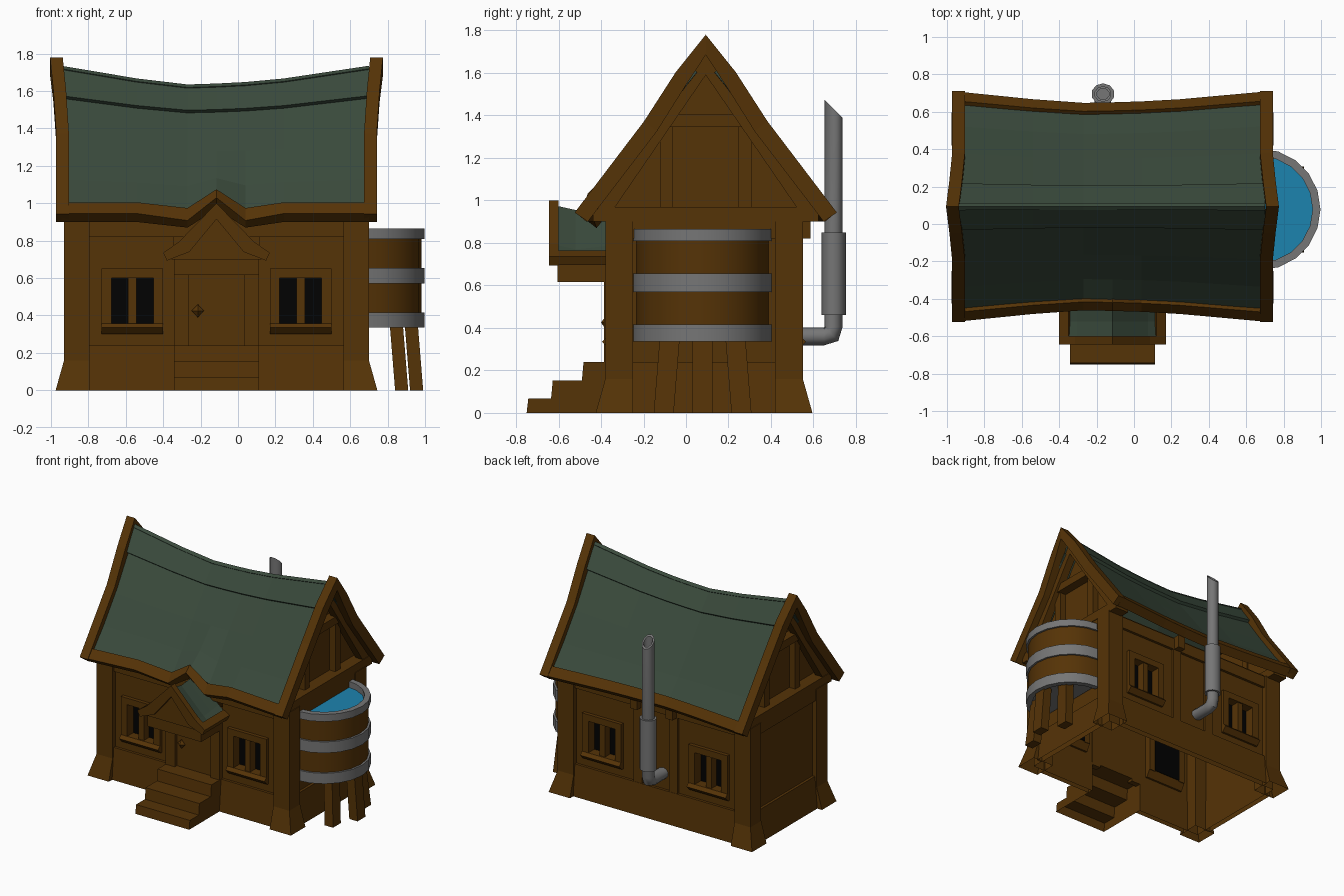
import bpy, bmesh, math

if "Cube" in bpy.data.objects:
    bpy.data.objects.remove(bpy.data.objects["Cube"])

CX, CY = -0.115, 0.085          # centre of the house


def material(name, col):
    m = bpy.data.materials.new(name)
    m.diffuse_color = (*col, 1)
    m.use_nodes = True
    m.node_tree.nodes["Principled BSDF"].inputs["Base Color"].default_value = m.diffuse_color
    return m


WOOD = material("brown wood", (0.091, 0.033, 0.002))
GREEN = material("green roofing", (0.041, 0.067, 0.044))
GREY = material("grey metal", (0.18, 0.18, 0.18))
BLUE = material("blue water", (0.012, 0.23, 0.43))
BLACK = material("black glass", (0.0005, 0.0005, 0.0005))


def make(name, verts, faces, mat, up=False, smooth=False):
    bm = bmesh.new()
    vs = [bm.verts.new(v) for v in verts]
    for f in faces:
        bm.faces.new([vs[i] for i in f]).smooth = smooth
    if up:
        bm.normal_update()
        for f in bm.faces:
            if f.normal.z < 0:
                f.normal_flip()
    else:
        bmesh.ops.recalc_face_normals(bm, faces=bm.faces)
    me = bpy.data.meshes.new(name)
    bm.to_mesh(me)
    bm.free()
    if smooth:
        me.set_sharp_from_angle(angle=math.radians(40))
    me.materials.append(mat)
    ob = bpy.data.objects.new(name, me)
    bpy.context.collection.objects.link(ob)
    return ob


def loft(name, rings, mat, closed=True, caps=2, smooth=False):   # caps: 0 none, 1 last only, 2 both
    n, m = len(rings[0]), len(rings)
    faces = [(r * n + i, r * n + (i + 1) % n, r * n + n + (i + 1) % n, r * n + n + i)
             for r in range(m - 1) for i in range(n if closed else n - 1)]
    if closed and caps:
        faces += [tuple(range((m - 1) * n, m * n)), tuple(range(n))][:caps]
    return make(name, [p for ring in rings for p in ring], faces, mat, smooth=smooth)


def rect(x0, x1, y0, y1, z):
    return [(x0, y0, z), (x1, y0, z), (x1, y1, z), (x0, y1, z)]


def box(name, x0, x1, y0, y1, z0, z1, mat=WOOD):
    return loft(name, [rect(x0, x1, y0, y1, z0), rect(x0, x1, y0, y1, z1)], mat)


def mx(x, s):                    # mirror across the house in x / y
    return x if s > 0 else 2 * CX - x


def my(y, s):
    return y if s < 0 else 2 * CY - y


# ---- walls (hollow, open below, with window and door holes), plinth, top beams, corner posts
gx, gz = (-.895, -.68, -.45, -.3425, .1125, .22, .45, .665), (0, .355, .605, .93)
for s in (-1, 1):
    tag = "front" if s < 0 else "back"
    make(tag + "_wall", [(x, my(-.345, s), z) for z in gz for x in gx],
         [(r * 8 + c, r * 8 + c + 1, r * 8 + c + 9, r * 8 + c + 8) for r in range(3) for c in range(7)
          if not (r == 1 and c in (1, 5) or s < 0 and c == 3)], WOOD)
    for x0, x1 in ((-.80, -.3425), (.1125, .57)) if s < 0 else ((-.80, .57),):
        loft(tag + "_plinth", [rect(x0, x1, my(-.385, s), my(-.34, s), 0),
                               rect(x0, x1, my(-.365, s), my(-.34, s), .24)], WOOD, caps=1)
    box(tag + "_top_beam", -.80, .57, my(-.365, s), my(-.34, s), .82, .91)
    tag = "left" if s < 0 else "right"
    make(tag + "_wall", [(mx(.665, s), y, z) for y, z in ((-.345, 0), (.515, 0), (.515, .93), (-.345, .93))],
         [(0, 1, 2, 3)], WOOD)
    loft(tag + "_plinth", [rect(mx(.705, s), mx(.66, s), -.26, .43, 0),
                           rect(mx(.685, s), mx(.66, s), -.26, .43, .24)], WOOD, caps=1)
    box(tag + "_top_beam", mx(.69, s), mx(.66, s), -.26, .43, .82, .91)
    for t in (-1, 1):
        loft("corner_post", [rect(mx(.565, s), mx(.70 + f, s), my(-.38 - f, t), my(-.25, t), z)
                             for f, z in ((.045, 0), (0, .16), (0, .91))], WOOD, caps=1)

# ---- recessed windows on front and back
for s in (-1, 1):
    for c in (-.565, .335):
        for n, a, b, y, yi, z0, z1, mat in (
                ("window_glass", -.115, .115, -.298, -.292, .355, .605, BLACK),
                ("window_side", -.165, -.112, -.372, -.295, .35, .65, WOOD),
                ("window_side", .112, .165, -.372, -.295, .35, .65, WOOD),
                ("window_head", -.112, .112, -.372, -.295, .60, .65, WOOD),
                ("window_bar", -.022, .022, -.362, -.299, .355, .60, WOOD)):
            box(n, c + a, c + b, my(y, s), my(yi, s), z0, z1, mat)
        loft("window_sill", [[(x, my(y, s), z) for y, z in
                              ((-.295, .358), (-.372, .358), (-.395, .335), (-.36, .30), (-.33, .30))]
                             for x in (c - .165, c + .165)], WOOD)

# ---- back wall studs with corbels
for x in (CX - .15, CX + .15):
    box("back_stud", x - .035, x + .035, .51, .533, .24, .82)
    box("back_corbel", x - .03, x + .03, .51, .585, .82, .92)

# ---- door and steps
box("door", CX - .15, CX + .15, -.36, -.34, .24, .62)
for s in (-1, 1):
    box("door_post", CX + s * .15, CX + s * .2275, -.385, -.34, .22, .69)
box("door_head", CX - .15, CX + .15, -.385, -.34, .62, .69)
kx, ky, kz = -.215, -.375, .425
make("door_knob", [(kx + .033, ky, kz), (kx, ky, kz + .035), (kx - .033, ky, kz), (kx, ky, kz - .035),
                   (kx, ky - .025, kz), (kx, ky + .02, kz)],
     [(i, (i + 1) % 4, e) for i in range(4) for e in (4, 5)], WOOD)
steps = [(-.75, 0), (-.742, .068), (-.635, .068), (-.627, .153), (-.49, .153), (-.482, .24), (-.34, .24)]
loft("step_treads", [[(x, y, z) for x in (CX - .2275, CX + .2275)] for y, z in steps], WOOD, closed=False)
for s in (-1, 1):
    make("step_side", [(CX + s * .2275, y, z) for y, z in steps + [(-.34, 0)]], [tuple(range(8))], WOOD)

# ---- porch roof
outer = [(-.285, .735), (-.2, .795), (0, 1.0), (.2, .795), (.285, .735)]
inner = [(-.265, .693), (-.145, .74), (0, .915), (.145, .74), (.265, .693)]
loft("porch_front_trim", [[(CX + o[0], -.645, o[1]), (CX + i[0], -.645, i[1]),
                           (CX + i[0], -.60, i[1]), (CX + o[0], -.60, o[1])]
                          for o, i in zip(outer, inner)], WOOD)
loft("porch_gable_panel", [[(CX + a, y, z) for a, z in ((-.24, .70), (.24, .70), (.2, .77), (0, .95), (-.2, .77))]
                           for y in (-.615, -.59)], WOOD)
box("porch_header", CX - .2275, CX + .2275, -.605, -.555, .615, .72)
for s in (-1, 1):
    box("porch_side_beam", CX + s * .18, CX + s * .2275, -.56, -.34, .615, .73)
    loft("porch_eave", [[(CX + s * a, y, z) for a, z in ((.285, .735), (.265, .695), (.215, .71), (.235, .765))]
                        for y in (-.62, -.345)], WOOD)
    loft("porch_roofing", [[(CX + s * a, y, z - d) for a, z in ((0, .975), (.19, .79), (.24, .752),
                                                                 (.22, .735), (.17, .77), (0, .945))]
                           for y, d in ((-.61, 0), (-.52, .02), (-.44, .012), (-.34, 0))], GREEN)

# ---- main roof: sagging overlapping sheets; stations are (x, sag, front bump)
stations = [(-.945, 0, 0), (-.54, .68, 0), (-.27, 1, -.03), (CX, .95, .068),
            (.04, .87, -.03), (.245, .68, 0), (.70, 0, 0)]
ns = len(stations)


def roof_pt(st, s, d, z):
    x, w, b = st
    t = d / .56
    bump = b * max(0, (t - .6) / .4) if s < 0 else 0
    return (x, CY + .008 + s * (d - .055 * w * t), z - .10 * w * max(0, 1 - t) + bump)


layers = [("upper", [(0, 1.735), (.125, 1.575)]),
          ("lower", [(.06, 1.62), (.11, 1.558), (.285, 1.325), (.43, 1.128), (.56, .975)])]
for s in (-1, 1):
    side = "front" if s < 0 else "back"
    for name, prof in layers:
        n = len(prof)
        ob = make(f"{side}_{name}_roofing", [roof_pt(st, s, d, z) for st in stations for d, z in prof],
                  [(a * n + i, a * n + i + 1, a * n + n + i + 1, a * n + n + i)
                   for a in range(ns - 1) for i in range(n - 1)], GREEN, up=True)
        mod = ob.modifiers.new("thickness", 'SOLIDIFY')
        mod.thickness, mod.offset = .025, -1
    loft(side + "_eave_trim", [[roof_pt(st, s, d, z) for d, z in
                                ((.565, 1.005), (.615, .945), (.562, .90), (.505, .965))]
                               for st in stations], WOOD)

# ---- gable trims, walls and timber frames on both ends
o_prof = [(0, 1.78, .775), (.141, 1.604, .757), (.29, 1.373, .742), (.617, .943, .742)]
i_prof = [(0, 1.685), (.095, 1.54), (.23, 1.325), (.555, .90)]
y = CY + .008
for s in (-1, 1):
    tag = "left" if s < 0 else "right"
    rings = []
    for q, i in ((-1, 3), (-1, 2), (-1, 1), (1, 0), (1, 1), (1, 2), (1, 3)):
        (d, z, x), (e, h) = o_prof[i], i_prof[i]
        xa, xb = mx(x, s), mx(x - .068, s)
        rings.append([(xa, y + q * d, z), (xb, y + q * d, z), (xb, y + q * e, h), (xa, y + q * e, h)])
    loft(tag + "_gable_trim", rings, WOOD)
    make(tag + "_gable_wall", [(mx(.60, s), y + a, z) for a, z in ((-.52, .90), (.52, .90), (0, 1.64))],
         [(0, 1, 2)], WOOD)
    box(tag + "_tie_beam", mx(.58, s), mx(.695, s), y - .53, y + .53, .90, .97)
    for q in (-1, 1):
        loft(tag + "_rafter", [[(mx(x, s), y + q * d, z) for d, z in
                                ((0, 1.685), (.10, 1.535), (.245, 1.33), (.535, .935), (.44, .95), (0, 1.59))]
                               for x in (.63, .69)], WOOD)
        box(tag + "_gable_stud", mx(.59, s), mx(.65, s), y + q * .185 - .03, y + q * .185 + .03, .95, 1.36)
    box(tag + "_collar_beam", mx(.59, s), mx(.67, s), y - .19, y + .19, 1.345, 1.405)


# ---- half-round water tank on the right wall
def spin(name, prof, mat):
    angles = [math.radians(-90 + 18 * i) for i in range(11)]
    loft(name, [[(.672 + r * math.cos(a), .078 + r * math.sin(a), z) for r, z in prof] for a in angles],
         mat, closed=len(prof) > 3, smooth=True)


spin("tank_staves", [(.31, .34), (.31, .86), (.283, .86), (.283, .34)], WOOD)
for z0, z1 in ((.335, .415), (.57, .655), (.81, .865)):
    spin("tank_band", [(.283, z0), (.325, z0), (.325, z1), (.283, z1)], GREY)
spin("tank_inner_rim", [(.281, .81), (.281, .863)], GREY)
spin("tank_water", [(.001, .82), (.283, .82)], BLUE)
spin("tank_floor", [(.001, .36), (.29, .36)], GREY)
for x, yt, yb in ((.845, -.075, -.105), (.925, .078, .078), (.845, .231, .261)):
    loft("tank_leg", [rect(x + o - .035, x + o + .035, yy - .047, yy + .047, z)
                      for o, yy, z in ((.03, yb, 0), (0, yt, .37))], WOOD)


# ---- stove pipe on the back wall
def ring(y, z, r, deg, k=1):
    a = math.radians(deg)
    return [(-.166 + 1.1 * r * math.cos(t), y - k * r * math.sin(t) * math.sin(a), z + k * r * math.sin(t) * math.cos(a))
            for t in (math.tau * (i + .5) / 10 for i in range(10))]


P = .695
loft("stove_pipe", [ring(.51, .36, .042, 0), ring(P - .045, .36, .042, 0), ring(P - .012, .372, .043, 45, 1.1),
                    ring(P, .405, .042, 90), ring(P, 1.43, .042, 45, 1.414), ring(P, 1.43, .03, 45, 1.414),
                    ring(P, 1.34, .03, 90)], GREY, smooth=True)
loft("pipe_sleeve", [ring(P, .46, .057, 90), ring(P, .85, .057, 90)], GREY, smooth=True)
